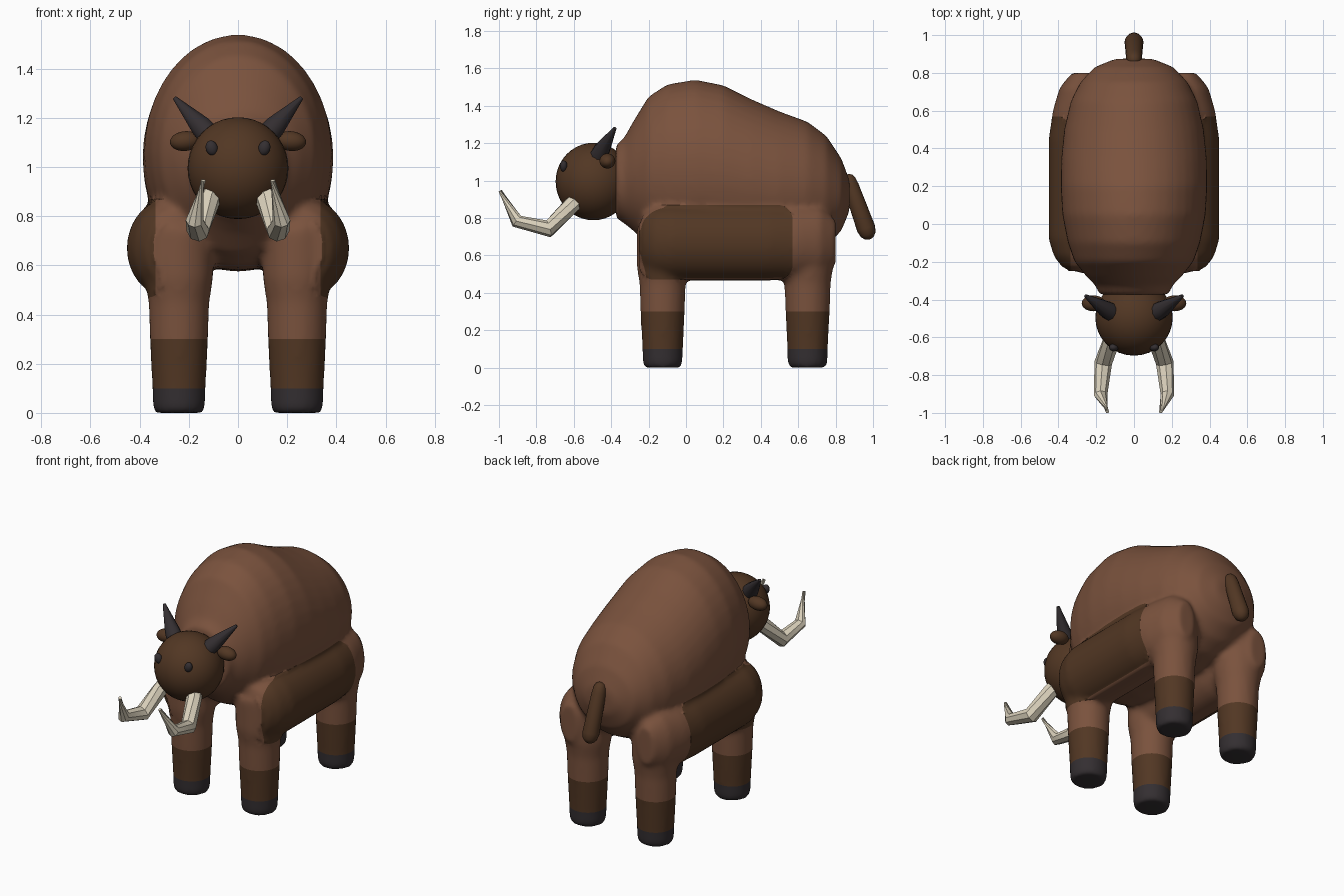
import bpy, bmesh, math
from mathutils import Vector

cube = bpy.data.objects.get("Cube")
if cube:
    bpy.data.objects.remove(cube)


def material(name, rgb):
    m = bpy.data.materials.new(name)
    m.use_nodes = True
    m.diffuse_color = (*rgb, 1)
    bsdf = m.node_tree.nodes["Principled BSDF"]
    bsdf.inputs["Base Color"].default_value = (*rgb, 1)
    bsdf.inputs["Roughness"].default_value = 0.8
    return m


brown = material("brown_fur", (0.195, 0.085, 0.047))
dark = material("dark_brown_fur", (0.084, 0.038, 0.017))
charcoal = material("charcoal_horn", (0.034, 0.028, 0.031))
ivory = material("ivory", (0.72, 0.65, 0.51))


def ring(centre, u, v, sides):
    turn = [2 * math.pi * i / sides for i in range(sides)]
    return [centre + u * math.cos(a) + v * math.sin(a) for a in turn]


def loft(bm, rings):
    """Skin a closed tube through rings of points."""
    loops = [[bm.verts.new(p) for p in r] for r in rings]
    n = len(loops[0])
    for a, b in zip(loops, loops[1:]):
        for i in range(n):
            j = (i + 1) % n
            bm.faces.new((a[i], a[j], b[j], b[i]))
    bm.faces.new(loops[0])
    bm.faces.new(loops[-1])


def finish(name, bm, mats, angle=40):
    bmesh.ops.recalc_face_normals(bm, faces=bm.faces)
    mesh = bpy.data.meshes.new(name)
    bm.to_mesh(mesh)
    bm.free()
    obj = bpy.data.objects.new(name, mesh)
    bpy.context.collection.objects.link(obj)
    for m in mats:
        mesh.materials.append(m)
    for o in bpy.context.selected_objects:
        o.select_set(False)
    obj.select_set(True)
    bpy.context.view_layer.objects.active = obj
    bpy.ops.object.shade_smooth_by_angle(angle=math.radians(angle))
    return obj


def tube(name, points, radii, sides, mat, angle=40):
    """Tapered tube along a bent path."""
    pts = [Vector(p) for p in points]
    rings = []
    for i, p in enumerate(pts):
        t = (pts[min(i + 1, len(pts) - 1)] - pts[max(i - 1, 0)]).normalized()
        u = t.cross(Vector((0, 0.3, 1)) if abs(t.z) < 0.8 else Vector((1, 0, 0))).normalized()
        rings.append(ring(p, u * radii[i], t.cross(u) * radii[i], sides))
    bm = bmesh.new()
    loft(bm, rings)
    return finish(name, bm, [mat], angle)


def ellipsoid(name, centre, size, mat, tilt=0):
    bm = bmesh.new()
    bmesh.ops.create_uvsphere(bm, u_segments=32, v_segments=20, radius=1)
    bmesh.ops.scale(bm, vec=size, verts=bm.verts)
    obj = finish(name, bm, [mat], 60)
    obj.location = centre
    obj.rotation_euler.y = tilt
    return obj


X, Y, Z = Vector((1, 0, 0)), Vector((0, 1, 0)), Vector((0, 0, 1))
bm = bmesh.new()

# Trunk with hump: y, bottom, top, half width
trunk = [(-0.375, 0.80, 1.19, 0.185), (-0.33, 0.77, 1.23, 0.2), (-0.28, 0.73, 1.32, 0.25),
         (-0.2, 0.65, 1.45, 0.315), (-0.1, 0.6, 1.515, 0.35), (0.05, 0.58, 1.54, 0.38),
         (0.2, 0.575, 1.51, 0.388), (0.35, 0.575, 1.435, 0.385), (0.5, 0.575, 1.37, 0.37),
         (0.65, 0.6, 1.315, 0.335), (0.75, 0.65, 1.24, 0.285), (0.83, 0.73, 1.12, 0.21),
         (0.875, 0.84, 1.0, 0.1)]
loft(bm, [ring(Vector((0, y, (lo + hi) / 2)), X * w, Z * (hi - lo) / 2, 40)
          for y, lo, hi, w in trunk])

# Flank lobes running into the thighs: y, half width, half height
flank = [(-0.25, 0.06, 0.09), (-0.23, 0.11, 0.15), (-0.17, 0.155, 0.19), (-0.08, 0.182, 0.205),
         (0.45, 0.182, 0.205), (0.6, 0.16, 0.2), (0.72, 0.125, 0.19), (0.8, 0.06, 0.12)]
# Legs: height, radius
leg = [(0, 0.098), (0.02, 0.107), (0.1, 0.109), (0.3, 0.119), (0.45, 0.124), (0.55, 0.14), (0.75, 0.14)]
for s in (-1, 1):
    loft(bm, [ring(Vector((s * 0.27, y, 0.67)), X * w, Z * h, 32) for y, w, h in flank])
    for y in (-0.125, 0.65):
        loft(bm, [ring(Vector((s * 0.24, y, z)), X * r, Y * r, 24) for z, r in leg])

# Blend trunk, flanks and legs into one skin
body = finish("body", bm, [brown, dark, charcoal])
remesh = body.modifiers.new("blend", 'REMESH')
remesh.mode = 'VOXEL'
remesh.voxel_size = 0.016
soften = body.modifiers.new("soften", 'SMOOTH')
soften.factor = 0.5
soften.iterations = 10
graph = bpy.context.evaluated_depsgraph_get()
skin = bpy.data.meshes.new_from_object(body.evaluated_get(graph))
bpy.data.objects.remove(body)


def patch_distance(p):
    """Signed distance from the rounded flank patch, seen from the side."""
    dy, dz = abs(p.y - 0.16) - 0.33, abs(p.z - 0.67) - 0.12
    return math.hypot(max(dy, 0), max(dz, 0)) + min(max(dy, dz), 0) - 0.08


# Cut the skin along the colour borders, then colour its faces
bm = bmesh.new()
bm.from_mesh(skin)
for v in bm.verts:
    d = patch_distance(v.co)
    if abs(v.co.x) > 0.3 and abs(d) < 0.009:
        e = 0.001
        grad = Vector((0, patch_distance(v.co + Y * e) - d, patch_distance(v.co + Z * e) - d))
        v.co -= grad / e * d
for point, normal in ((Z * 0.1, Z), (Z * 0.3, Z), (X * 0.335, X), (X * -0.335, X)):
    bmesh.ops.bisect_plane(bm, geom=bm.verts[:] + bm.edges[:] + bm.faces[:],
                           plane_co=point, plane_no=normal, dist=0.0005)
for f in bm.faces:
    c = f.calc_center_median()
    f.material_index = 0
    if c.z < 0.1:
        f.material_index = 2
    elif c.z < 0.3 or (abs(c.x) > 0.335 and patch_distance(c) < 0):
        f.material_index = 1
finish("body", bm, [brown, dark, charcoal], 60)

# Head and tail
ellipsoid("head", (0, -0.495, 0.995), (0.205, 0.202, 0.207), dark)
tail_dir = Vector((0, 0.1, -0.28)).normalized()
tail_top = Vector((0, 0.875, 0.99))
along = [-0.045, -0.035, -0.015, 0.02, 0.26, 0.295, 0.315, 0.322]
thick = [0.01, 0.027, 0.037, 0.042, 0.05, 0.042, 0.025, 0.008]
tube("tail", [tail_top + tail_dir * a for a in along], thick, 20, dark, 60)

# Paired features
for s, side in ((1, "left"), (-1, "right")):
    ellipsoid(side + "_ear", (s * 0.215, -0.42, 1.105), (0.062, 0.042, 0.04), dark, s * 0.1)
    ellipsoid(side + "_eye", (s * 0.107, -0.654, 1.077), (0.024, 0.02, 0.031), charcoal, s * 0.3)
    tube(side + "_horn", [(s * 0.115, -0.47, 1.125), (s * 0.15, -0.45, 1.165), (s * 0.257, -0.38, 1.28)],
         [0.05, 0.045, 0.009], 10, charcoal)
    tube(side + "_tusk", [(s * 0.09, -0.56, 0.92), (s * 0.12, -0.62, 0.86), (s * 0.163, -0.735, 0.742),
                          (s * 0.177, -0.905, 0.783), (s * 0.141, -0.993, 0.945)],
         [0.046, 0.046, 0.047, 0.036, 0.01], 8, ivory, 30)
